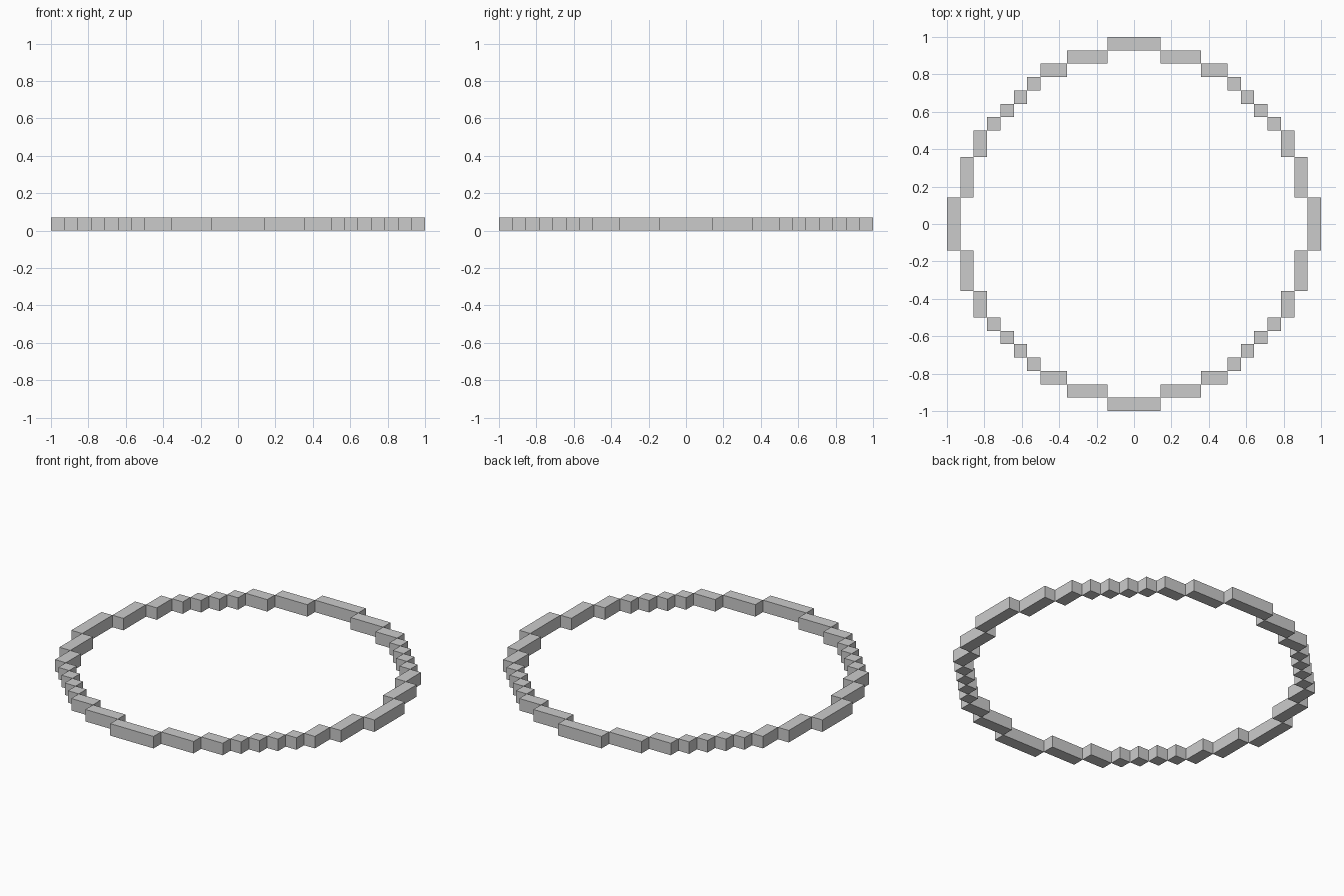
import bpy, bmesh
from math import pi
from mathutils import Matrix, Vector

if "Cube" in bpy.data.objects:
    bpy.data.objects.remove(bpy.data.objects["Cube"])

U = 1 / 14  # one block; the ring is 28 blocks across

# Bar lengths along one eighth of the circle, starting beside the middle bar
RUNS = [3, 2, 1, 1]


def quarter_bars():
    """Block rectangles (x0, x1, y0, y1) for one quarter of the ring."""
    bars = [(-2, 2, 13, 14)]
    x, y = 2, 13
    for n in RUNS:
        bars.append((x, x + n, y - 1, y))
        x, y = x + n, y - 1
    # the other half of the quarter mirrors across the diagonal
    bars += [(y0, y1, x0, x1) for x0, x1, y0, y1 in bars[1:]]
    return bars


def add_bar(bm, rect, turn):
    x0, x1, y0, y1 = rect
    centre = Vector(((x0 + x1) / 2, (y0 + y1) / 2, 0.5)) * U
    size = Matrix.Diagonal(((x1 - x0) * U, (y1 - y0) * U, U, 1))
    bmesh.ops.create_cube(bm, size=1, matrix=turn @ Matrix.Translation(centre) @ size)


# Stepped block ring: four identical quarters
bm = bmesh.new()
for k in range(4):
    turn = Matrix.Rotation(k * pi / 2, 4, 'Z')
    for rect in quarter_bars():
        add_bar(bm, rect, turn)
mesh = bpy.data.meshes.new("block_ring")
bm.to_mesh(mesh)
bm.free()
ring = bpy.data.objects.new("block_ring", mesh)
bpy.context.collection.objects.link(ring)
